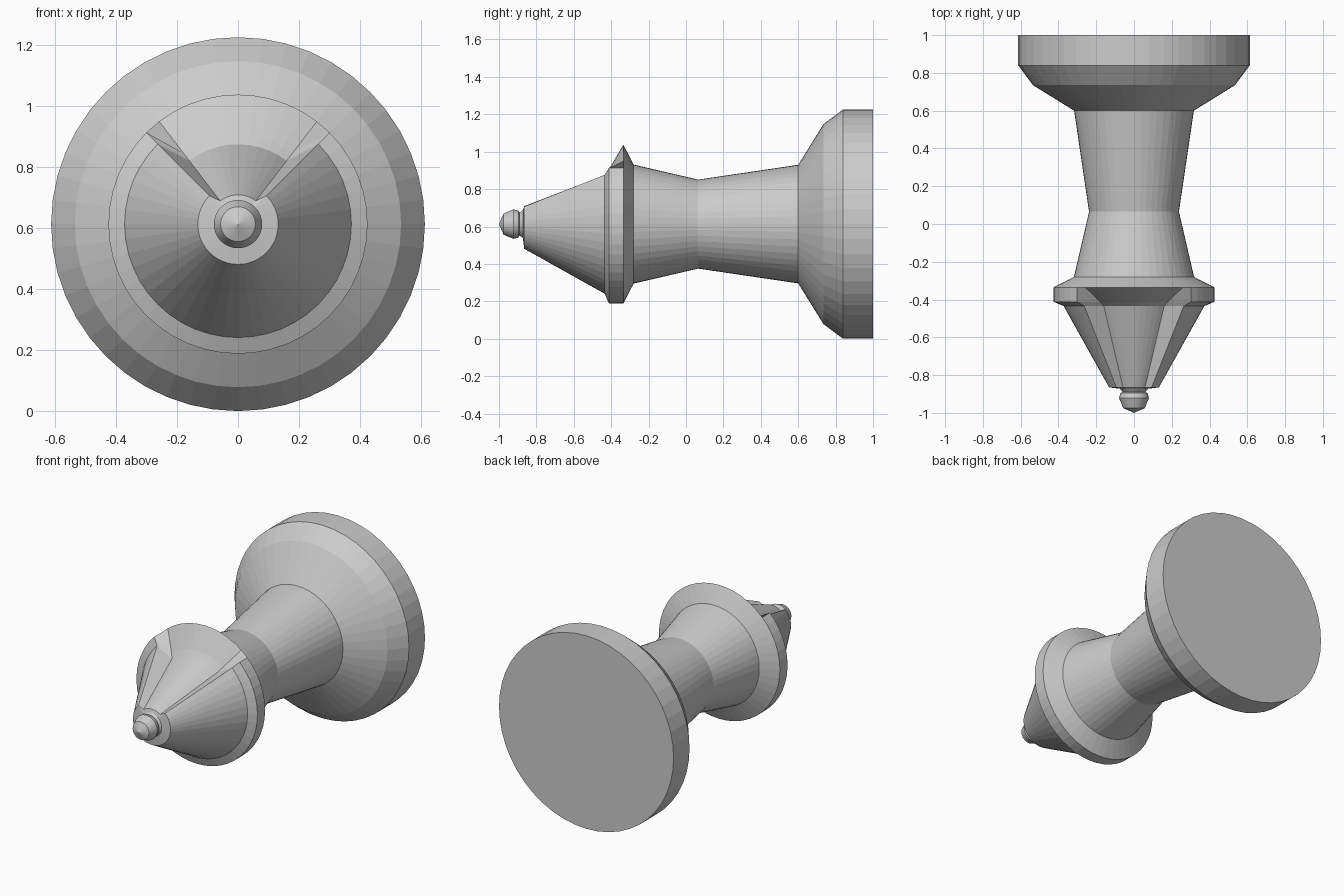
import bpy, bmesh
from math import sin, cos, radians

if "Cube" in bpy.data.objects:
    bpy.data.objects.remove(bpy.data.objects["Cube"])

SEGMENTS = 48
AXIS_Z = 0.613

# Profile from base to tip: (y, radius, radius inside the top notch)
PROFILE = [
    (1.0, 0.613, 0.613),      # base disc
    (0.84, 0.613, 0.613),
    (0.735, 0.535, 0.535),
    (0.60, 0.317, 0.317),     # stem
    (0.065, 0.238, 0.238),
    (-0.28, 0.318, 0.318),    # collar
    (-0.335, 0.425, 0.425),
    (-0.412, 0.425, 0.293),   # head, cut back in the notch
    (-0.435, 0.372, 0.262),
    (-0.865, 0.132, 0.096),
    (-0.872, 0.075, 0.075),   # neck under the knob
    (-0.890, 0.060, 0.060),
    (-0.895, 0.072, 0.072),   # tip knob
    (-0.922, 0.079, 0.079),
    (-0.975, 0.057, 0.057),
]


def ring(bm, y, full, cut):
    verts = []
    for i in range(SEGMENTS):
        a = 360 * i / SEGMENTS
        in_notch = min(a, 360 - a) < 38
        r = cut if in_notch else full
        verts.append(bm.verts.new((r * sin(radians(a)), y, AXIS_Z + r * cos(radians(a)))))
    return verts


bm = bmesh.new()
rings = [ring(bm, *p) for p in PROFILE]

# Turned body
for lower, upper in zip(rings, rings[1:]):
    for i in range(SEGMENTS):
        j = (i + 1) % SEGMENTS
        bm.faces.new((lower[i], lower[j], upper[j], upper[i]))

# Flat base and pointed tip
bm.faces.new(rings[0])
tip = bm.verts.new((0, -1.0, AXIS_Z))
for i in range(SEGMENTS):
    bm.faces.new((rings[-1][i], rings[-1][(i + 1) % SEGMENTS], tip))

bmesh.ops.recalc_face_normals(bm, faces=bm.faces)
mesh = bpy.data.meshes.new("notched_turned_piece")
bm.to_mesh(mesh)
bm.free()
piece = bpy.data.objects.new("notched_turned_piece", mesh)
bpy.context.collection.objects.link(piece)
